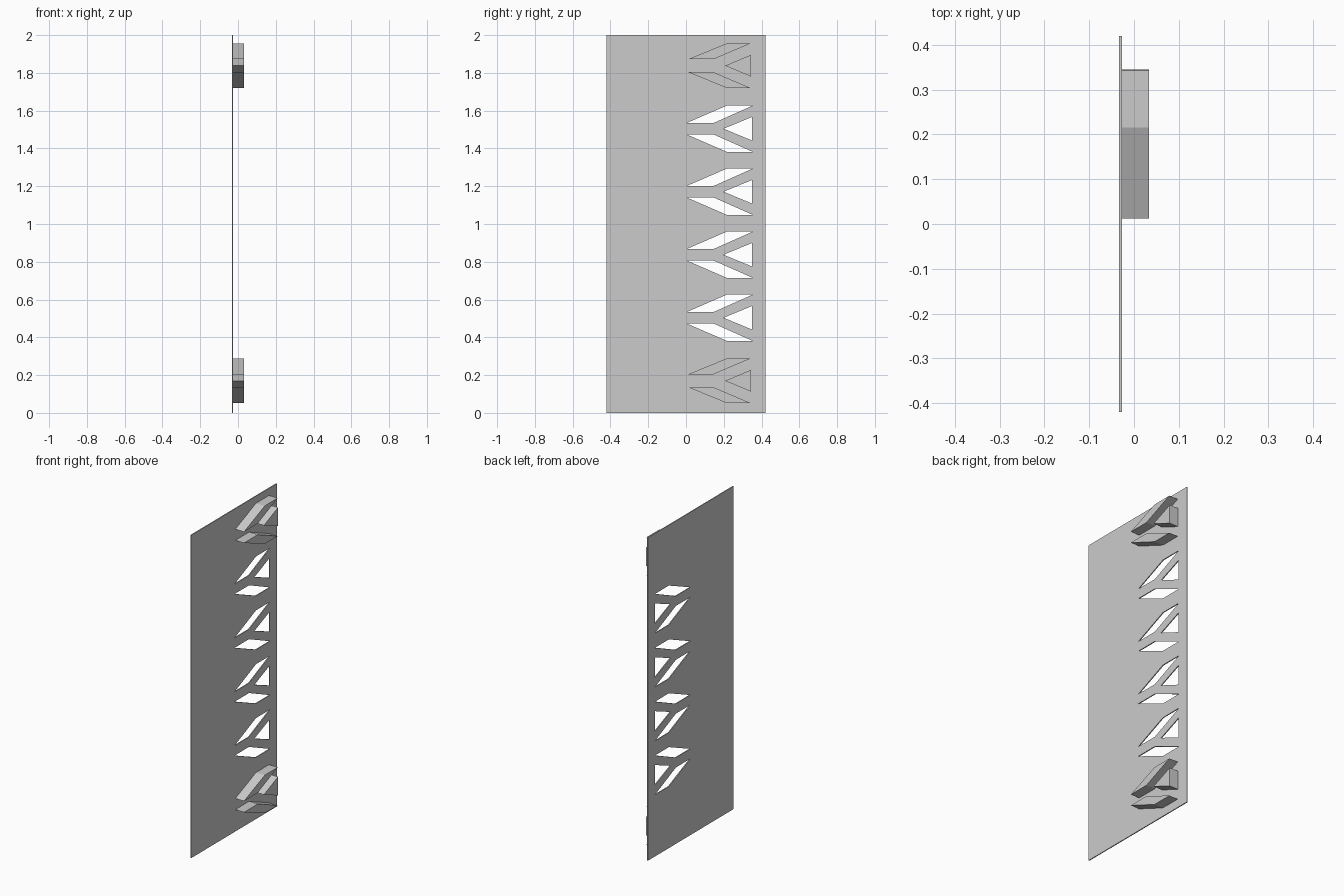
import bpy
import bmesh
from mathutils import Matrix

cube = bpy.data.objects.get("Cube")
if cube:
    bpy.data.objects.remove(cube, do_unlink=True)

grey = bpy.data.materials.new("plain grey")
grey.use_nodes = True
colour = (0.6, 0.6, 0.6, 1)
grey.diffuse_color = colour
grey.node_tree.nodes["Principled BSDF"].inputs["Base Color"].default_value = colour

# Outlines are drawn in (y, z) and given thickness along x
SIDE_ON = Matrix(((0, 0, 1, 0), (1, 0, 0, 0), (0, 1, 0, 0), (0, 0, 0, 1)))


def extruded(name, outlines, x0, x1):
    """Solid sheet from closed outlines; inner outlines become holes."""
    curve = bpy.data.curves.new(name, "CURVE")
    curve.dimensions = "2D"
    curve.fill_mode = "BOTH"
    curve.extrude = (x1 - x0) / 2
    for points in outlines:
        spline = curve.splines.new("POLY")
        spline.points.add(len(points) - 1)
        for p, (y, z) in zip(spline.points, points):
            p.co = (y, z, 0, 1)
        spline.use_cyclic_u = True
    temp = bpy.data.objects.new(name + "_outline", curve)
    bpy.context.collection.objects.link(temp)
    graph = bpy.context.evaluated_depsgraph_get()
    mesh = bpy.data.meshes.new_from_object(temp.evaluated_get(graph))
    bpy.data.objects.remove(temp, do_unlink=True)

    bm = bmesh.new()
    bm.from_mesh(mesh)
    bmesh.ops.remove_doubles(bm, verts=bm.verts, dist=0.0001)
    bmesh.ops.transform(bm, verts=bm.verts,
                        matrix=Matrix.Translation(((x0 + x1) / 2, 0, 0)) @ SIDE_ON)
    bmesh.ops.recalc_face_normals(bm, faces=bm.faces)
    for f in bm.faces:
        f.smooth = False
    bm.to_mesh(mesh)
    bm.free()
    mesh.materials.clear()
    mesh.materials.append(grey)
    obj = bpy.data.objects.new(name, mesh)
    bpy.context.collection.objects.link(obj)
    return obj


def fork(zc, grow):
    """Two mirrored slanted bars and a triangle, enlarged by grow."""
    g = grow
    bar = [(0.012 - 2 * g, 0.0345 - g), (0.146, 0.0345 - g),
           (0.342 + 2.5 * g, 0.118 + g), (0.215, 0.118 + g)]
    tri = [(0.207 - 2 * g, 0), (0.345 + g, 0.058 + g), (0.345 + g, -0.058 - g)]
    upper = [(y, zc + z) for y, z in bar]
    lower = [(y, zc - z) for y, z in reversed(bar)]
    return {"upper_bar": upper, "lower_bar": lower,
            "wedge": [(y, zc + z) for y, z in tri]}


centres = [0.17 + i * 0.3336 for i in range(6)]

# Plate with four rows of cut-outs
holes = [o for zc in centres[1:-1] for o in fork(zc, 0.004).values()]
border = [(-0.42, 0), (0.42, 0), (0.42, 2), (-0.42, 2)]
extruded("plate", [border] + holes, -0.033, -0.027)

# Raised pegs at the bottom and top rows
for place, zc in (("bottom", centres[0]), ("top", centres[-1])):
    for part, outline in fork(zc, 0).items():
        extruded(f"{place}_peg_{part}", [outline], -0.030, 0.033)
